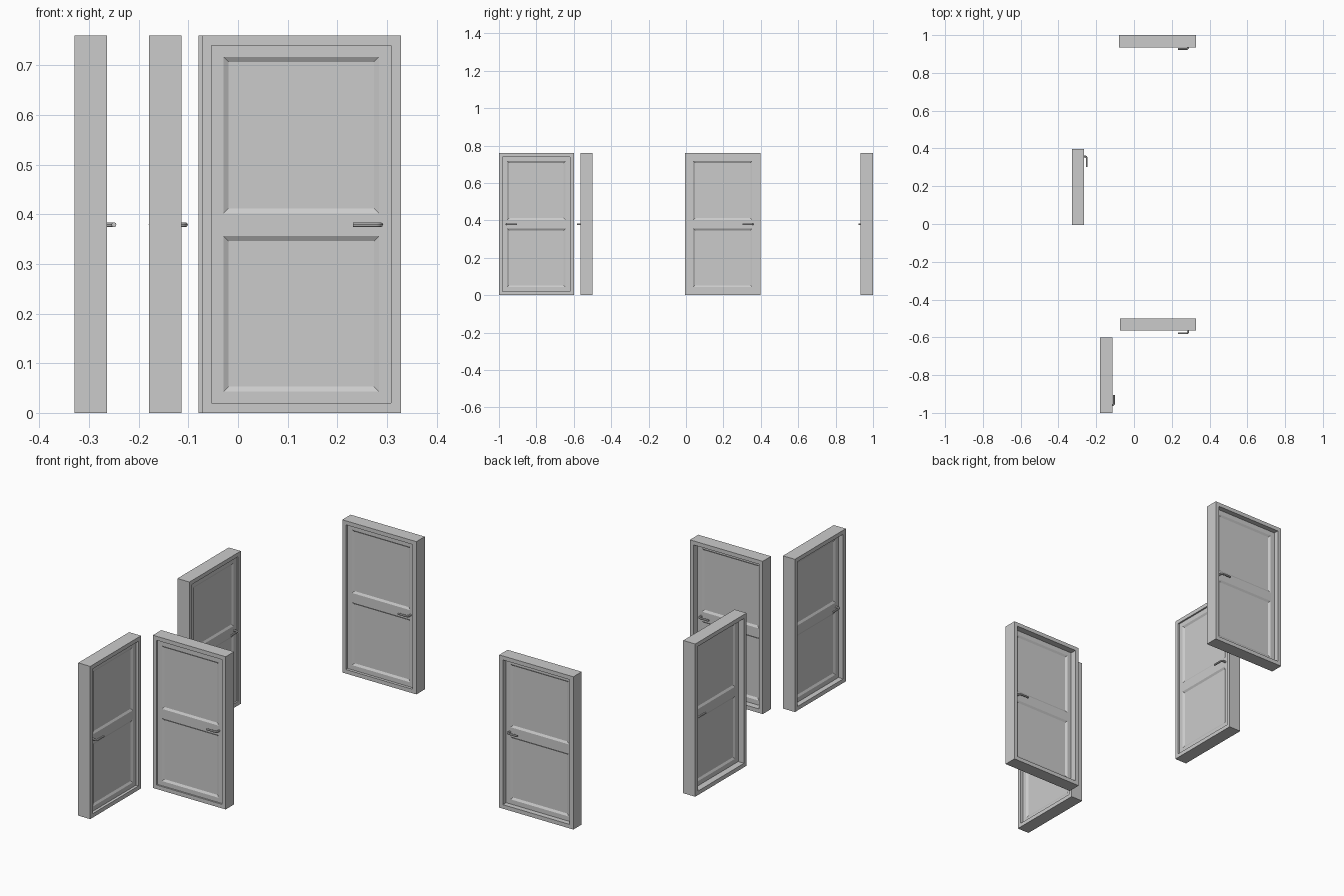
import bpy, bmesh, math
from mathutils import Matrix, Vector

if "Cube" in bpy.data.objects:
    bpy.data.objects.remove(bpy.data.objects["Cube"])

H, D = 0.76, 0.066        # door height, frame depth
FW = 0.02                 # visible width of the frame
SLAB = 0.026              # leaf thickness
REACH = 0.0265            # how far a handle stands off the leaf


def finish(bm, name, mat):
    bmesh.ops.recalc_face_normals(bm, faces=bm.faces)
    me = bpy.data.meshes.new(name)
    bm.to_mesh(me)
    bm.free()
    ob = bpy.data.objects.new(name, me)
    ob.matrix_world = mat
    bpy.context.collection.objects.link(ob)
    return ob


# four-sided frame, open in the middle
def frame(name, w, mat):
    bm = bmesh.new()
    rings = []
    for y, i in ((-D / 2, 0), (-D / 2, FW), (D / 2, FW), (D / 2, 0)):
        a = w / 2 - i
        rings.append([bm.verts.new(p) for p in
                      ((-a, y, i), (a, y, i), (a, y, H - i), (-a, y, H - i))])
    for r in range(4):
        p, q = rings[r], rings[(r + 1) % 4]
        for k in range(4):
            n = (k + 1) % 4
            bm.faces.new((p[k], p[n], q[n], q[k]))
    finish(bm, name, mat)


# leaf with two sunken panels on both faces
def leaf(name, w, y0, mat):
    bm = bmesh.new()
    bmesh.ops.create_cube(bm, size=1)
    bmesh.ops.scale(bm, vec=(w - 2 * FW, SLAB, H - 2 * FW), verts=bm.verts)
    bmesh.ops.translate(bm, vec=(0, y0 + SLAB / 2, H / 2), verts=bm.verts)
    px = w / 2 - 0.044
    panels = ((0.043, 0.356), (0.402, 0.717))
    cuts = [((x, 0, 0), (1, 0, 0)) for x in (-px, px)]
    cuts += [((0, 0, z), (0, 0, 1)) for p in panels for z in p]
    for co, no in cuts:
        bmesh.ops.bisect_plane(bm, geom=bm.verts[:] + bm.edges[:] + bm.faces[:],
                               plane_co=co, plane_no=no)
    bmesh.ops.recalc_face_normals(bm, faces=bm.faces)
    sel = []
    for f in bm.faces:
        c = f.calc_center_median()
        if abs(f.normal.y) > 0.9 and abs(c.x) < px and any(a < c.z < b for a, b in panels):
            sel.append(f)
    bmesh.ops.inset_individual(bm, faces=sel, thickness=0.014, depth=-0.006)
    finish(bm, name, mat)


# bent lever handle: post, rounded corner, grip
def handle(name, x, y, out, side, mat):
    r, bend = 0.005, 0.009
    tip = REACH - r
    pts = [(0, 0)]
    for k in range(6):
        a = math.pi / 2 * k / 5
        pts.append((-bend * (1 - math.cos(a)), tip - bend + bend * math.sin(a)))
    pts.append((-0.055, tip))
    cu = bpy.data.curves.new(name, 'CURVE')
    cu.dimensions = '3D'
    cu.bevel_depth = r
    cu.bevel_resolution = 2
    cu.use_fill_caps = True
    sp = cu.splines.new('POLY')
    sp.points.add(len(pts) - 1)
    for p, (u, v) in zip(sp.points, pts):
        p.co = (side * (x + u), y + out * v, H / 2 - 0.001, 1)
    ob = bpy.data.objects.new(name, cu)
    ob.matrix_world = mat
    bpy.context.collection.objects.link(ob)
    bpy.ops.object.select_all(action='DESELECT')
    ob.select_set(True)
    bpy.context.view_layer.objects.active = ob
    bpy.ops.object.convert(target='MESH')
    bpy.ops.object.shade_smooth_by_angle(angle=math.radians(40))


# centre x, centre y, width, turn, handle side, front recess
doors = {
    "back": (0.124, 0.967, 0.408, 0, 1, 0.014),
    "front": (0.1275, -0.532, 0.401, 0, 1, 0.008),
    "left_rear": (-0.2965, 0.196, 0.404, 90, 1, 0.008),
    "left_front": (-0.1465, -0.8, 0.4, 90, -1, 0.014),
}
for key, (cx, cy, w, turn, side, recess) in doors.items():
    mat = Matrix.Translation(Vector((cx, cy, 0))) @ Matrix.Rotation(math.radians(turn), 4, 'Z')
    y0 = -D / 2 + recess
    hx = w / 2 - 0.041
    frame(key + "_door_frame", w, mat)
    leaf(key + "_door_leaf", w, y0, mat)
    handle(key + "_outer_handle", hx, y0, -1, side, mat)
    handle(key + "_inner_handle", hx, y0 + SLAB, 1, side, mat)
